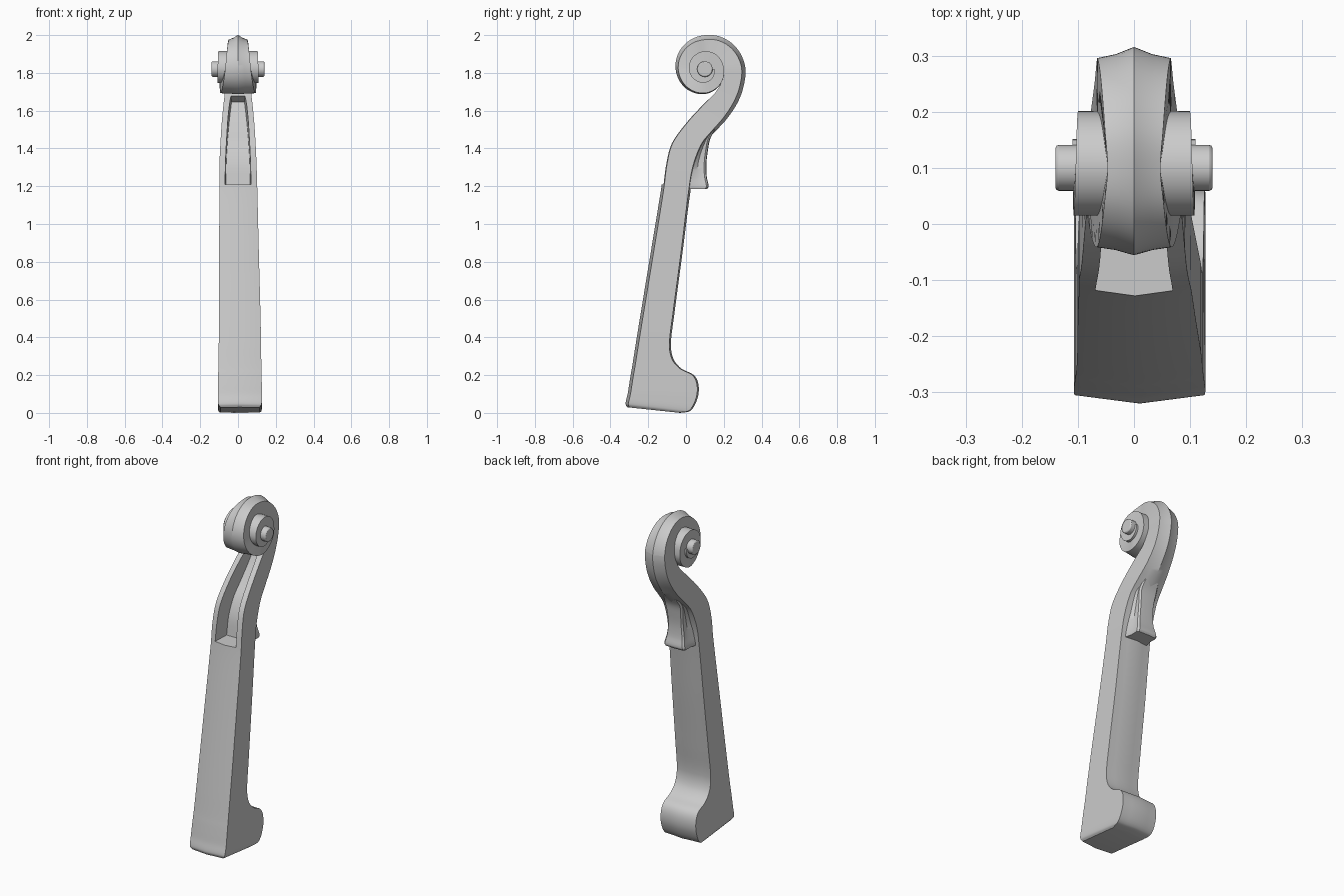
import bpy, bmesh, math
from mathutils import Vector

if "Cube" in bpy.data.objects:
    bpy.data.objects.remove(bpy.data.objects["Cube"])


def loft(name, rings):
    """Skin a list of equal-length rings and cap both ends."""
    bm = bmesh.new()
    rows = [[bm.verts.new(p) for p in ring] for ring in rings]
    n = len(rows[0])
    for a, b in zip(rows, rows[1:]):
        for i in range(n):
            j = (i + 1) % n
            bm.faces.new((a[i], a[j], b[j], b[i]))
    bm.faces.new(rows[0])
    bm.faces.new(rows[-1])
    bmesh.ops.recalc_face_normals(bm, faces=bm.faces)
    me = bpy.data.meshes.new(name)
    bm.to_mesh(me)
    bm.free()
    ob = bpy.data.objects.new(name, me)
    bpy.context.collection.objects.link(ob)
    return ob


def smooth(ob, angle=32):
    bpy.ops.object.select_all(action='DESELECT')
    ob.select_set(True)
    bpy.context.view_layer.objects.active = ob
    bpy.ops.object.shade_smooth_by_angle(angle=math.radians(angle))


def refine(st, steps=5):
    """Chord-length Hermite interpolation of stations."""
    st = [Vector(s) for s in st]
    t = [0.0]
    for a, b in zip(st, st[1:]):
        t.append(t[-1] + (b - a).length + 1e-6)
    tan = []
    for i in range(len(st)):
        a, b = max(i - 1, 0), min(i + 1, len(st) - 1)
        tan.append((st[b] - st[a]) / (t[b] - t[a]))
    out = []
    for i in range(len(st) - 1):
        h = t[i + 1] - t[i]
        for k in range(steps):
            u = k / steps
            out.append(st[i] * (2*u**3 - 3*u**2 + 1) + tan[i] * (h * (u**3 - 2*u**2 + u))
                       + st[i + 1] * (3*u**2 - 2*u**3) + tan[i + 1] * (h * (u**3 - u**2)))
    return out + [st[-1]]


def section(s):
    """Ring from front y,z / back y,z / half width / x centre / front ridge / back ridge."""
    f, b = Vector((0, s[0], s[1])), Vector((0, s[2], s[3]))
    w, cx, rf, rb = s[4:8]
    d = (b - f).normalized()
    pts = [(0, f), (w, f + d * rf), (w, b - d * rb), (w * .5, b - d * rb * .65), (0, b),
           (-w * .5, b - d * rb * .65), (-w, b - d * rb), (-w, f + d * rf)]
    return [(cx + x, p.y, p.z) for x, p in pts]


# Neck and pegbox stations
neck = [
    (-.312, .03, -.03, .0, .103, .01, .012, .012),
    (-.32, .05, .025, .012, .115, .01, .015, .008),
    (-.309, .1, .062, .08, .117, .01, .015, .008),
    (-.301, .15, .066, .15, .116, .01, .015, .008),
    (-.293, .2, .042, .2, .115, .01, .015, .008),
    (-.286, .24, -.025, .235, .114, .01, .015, .008),
    (-.278, .29, -.066, .285, .113, .01, .015, .008),
    (-.267, .36, -.08, .36, .112, .01, .015, .008),
    (-.241, .52, -.062, .52, .11, .009, .015, .008),
    (-.185, .86, -.017, .86, .105, .005, .015, .008),
    (-.131, 1.19, .026, 1.19, .1, .002, .014, .01),
    (-.112, 1.32, .05, 1.31, .098, 0, .012, .012),
    (-.08, 1.43, .095, 1.42, .093, 0, .01, .015),
    (0, 1.54, .15, 1.485, .086, 0, .008, .016),
    (.09, 1.635, .215, 1.555, .077, 0, .005, .018),
    (.155, 1.695, .272, 1.64, .07, 0, 0, .02),
    (.188, 1.755, .304, 1.725, .067, 0, 0, .02)]

# Scroll spiral: radius, half width and ridge per quarter turn
CY, CZ = .1, 1.82
R = [.215, .18, .155, .132, .1, .095, .085, .072, .05, .035, .03, .025, .02]
W = [.065, .047, .068, .095, .1, .104, .108, .109, .11]
RIDGE = [.02, .024, .014, .005, 0, 0, 0, 0, 0]


def at(table, u):
    i = min(int(u), len(table) - 2)
    return table[i] + (table[i + 1] - table[i]) * (u - i)


coil = []
for k in range(33):
    u = k / 4
    a = u * math.pi / 2
    ro, ri = at(R, u), at(R, u + 4) - .01
    c, s = math.cos(a), math.sin(a)
    coil.append((CY + ri * c, CZ + ri * s, CY + ro * c, CZ + ro * s,
                 at(W, u), 0, 0, at(RIDGE, u)))

STEPS = 5
rings = [section(s) for s in refine(neck + coil, STEPS)]
cut = len(neck) * STEPS
body = loft("neck_and_pegbox", rings[:cut + 1])
scroll = loft("scroll", rings[cut:])

# Hollow of the pegbox
hollow = [
    (-.2, 1.21, -.015, 1.21, .072),
    (-.17, 1.33, 0, 1.32, .069),
    (-.13, 1.46, .04, 1.42, .063),
    (-.03, 1.575, .1, 1.5, .056),
    (.06, 1.66, .155, 1.58, .047),
    (.125, 1.685, .19, 1.645, .038)]
rings = []
for y0, z0, y1, z1, w in refine(hollow, 4):
    rings.append([(w, y0, z0), (-w, y0, z0), (-w * .9, y1, z1), (w * .9, y1, z1)])
cutter = loft("pegbox_cutter", rings)
cutter.hide_render = True
mod = body.modifiers.new("hollow", 'BOOLEAN')
mod.operation = 'DIFFERENCE'
mod.solver = 'EXACT'
mod.object = cutter
bpy.context.view_layer.objects.active = body
body.select_set(True)
bpy.ops.object.modifier_apply(modifier=mod.name)
bpy.data.objects.remove(cutter)

# Chin at the back of the pegbox: z, root y, back y, root and back half width
chin = [(1.185, .0, .112, .078, .066), (1.2, .005, .12, .078, .068),
        (1.25, .01, .11, .078, .058), (1.32, .02, .108, .08, .05),
        (1.39, .05, .116, .08, .052), (1.45, .09, .128, .075, .058),
        (1.5, .13, .155, .06, .05)]
rings = []
for z, y0, y1, w0, w1 in refine(chin, 4):
    m = y0 + (y1 - y0) * .5
    half = [(w0, y0), (w1 * .98, m), (w1, y1 - .012), (w1 * .85, y1 - .002)]
    rings.append([(x, y, z) for x, y in half] + [(0, y1, z)]
                 + [(-x, y, z) for x, y in reversed(half)])
chin_ob = loft("pegbox_chin", rings)

# Scroll eye, one pin through both sides
bpy.ops.mesh.primitive_cylinder_add(vertices=32, radius=.041, depth=.28,
                                    location=(0, CY, CZ), rotation=(0, math.pi / 2, 0))
eye = bpy.context.object
eye.name = "scroll_eye"
bev = eye.modifiers.new("soft_rim", 'BEVEL')
bev.width = .006
bev.segments = 2

for ob in (body, scroll, chin_ob, eye):
    smooth(ob)
